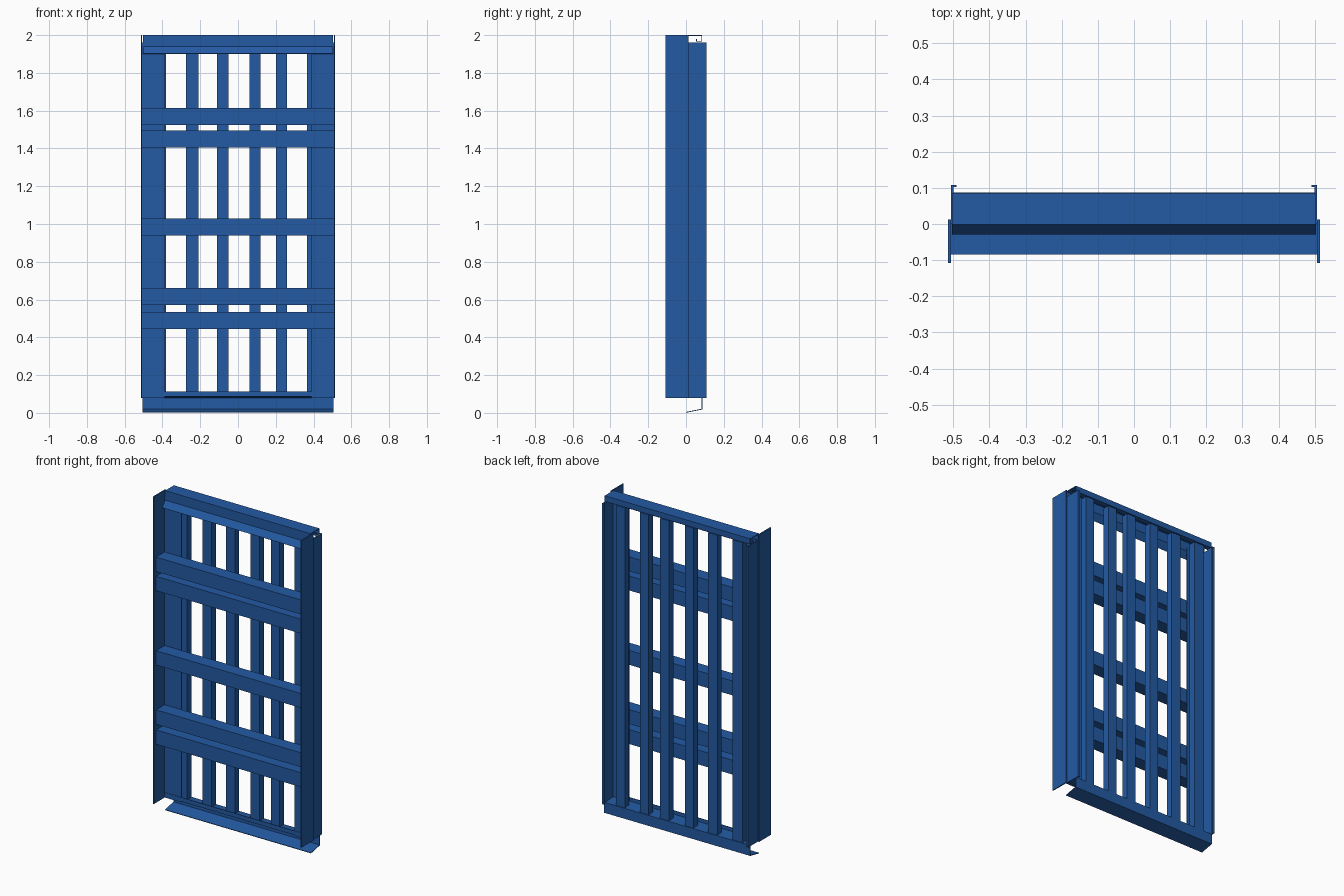
import bpy
import bmesh

if "Cube" in bpy.data.objects:
    bpy.data.objects.remove(bpy.data.objects["Cube"], do_unlink=True)

# Single blue paint
blue = bpy.data.materials.new("blue_paint")
blue.use_nodes = True
colour = (0.017, 0.103, 0.37, 1.0)
blue.diffuse_color = colour
blue.node_tree.nodes["Principled BSDF"].inputs["Base Color"].default_value = colour


def finish(name, bm):
    bmesh.ops.recalc_face_normals(bm, faces=bm.faces)
    mesh = bpy.data.meshes.new(name)
    bm.to_mesh(mesh)
    bm.free()
    mesh.materials.append(blue)
    obj = bpy.data.objects.new(name, mesh)
    bpy.context.collection.objects.link(obj)
    return obj


def box(name, x, y, z):
    """Box from (min, max) ranges."""
    bm = bmesh.new()
    bmesh.ops.create_cube(bm, size=1)
    for v in bm.verts:
        for i, (lo, hi) in enumerate((x, y, z)):
            v.co[i] = lo + (v.co[i] + 0.5) * (hi - lo)
    return finish(name, bm)


def folded_sheet(name, profile, x0, x1, thickness=0.004, offset=-1):
    """Bent sheet: a (y, z) profile swept along x."""
    bm = bmesh.new()
    rows = [[bm.verts.new((x, y, z)) for y, z in profile] for x in (x0, x1)]
    for i in range(len(profile) - 1):
        bm.faces.new((rows[0][i], rows[0][i + 1], rows[1][i + 1], rows[1][i]))
    obj = finish(name, bm)
    mod = obj.modifiers.new("sheet", "SOLIDIFY")
    mod.thickness = thickness
    mod.offset = offset
    mod.use_even_offset = True
    return obj


# Side stiles: outer front plate, flat web, rear plate
for side, s in (("left", 1), ("right", -1)):
    def span(a, b):
        return tuple(sorted((s * a, s * b)))
    box(f"{side}_front_plate", span(0.507, 0.514), (-0.108, 0.012), (0.08, 2.0))
    box(f"{side}_stile_web", span(0.39, 0.508), (0.0, 0.006), (0.08, 1.96))
    box(f"{side}_rear_plate", span(0.499, 0.506), (0.0, 0.108), (0.08, 1.96))
    box(f"{side}_rear_lip", span(0.491, 0.506), (0.102, 0.108), (0.08, 1.96))

# Vertical slats behind the frame
slats = [(-0.45, -0.38), (-0.275, -0.21), (-0.11, -0.05),
         (0.06, 0.12), (0.20, 0.26), (0.365, 0.425)]
for i, xr in enumerate(slats):
    box(f"slat_{i + 1}", xr, (0.04, 0.083), (0.085, 1.96))

# Horizontal front rails
rails = [(0.445, 0.535), (0.57, 0.66), (0.94, 1.03), (1.405, 1.495), (1.525, 1.615)]
for i, zr in enumerate(rails):
    box(f"rail_{i + 1}", (-0.507, 0.507), (-0.085, 0.0), zr)

# Folded head and sill channels
folded_sheet("head_channel",
             [(-0.028, 1.902), (0.0, 1.94), (0.0, 1.998), (0.083, 1.998),
              (0.083, 1.967), (0.055, 1.967), (0.055, 1.98)],
             -0.503, 0.503, offset=0)
folded_sheet("sill_channel",
             [(0.0, 0.003), (0.085, 0.02), (0.085, 0.082), (0.0, 0.088), (0.0, 0.112)],
             -0.505, 0.505, offset=0)
